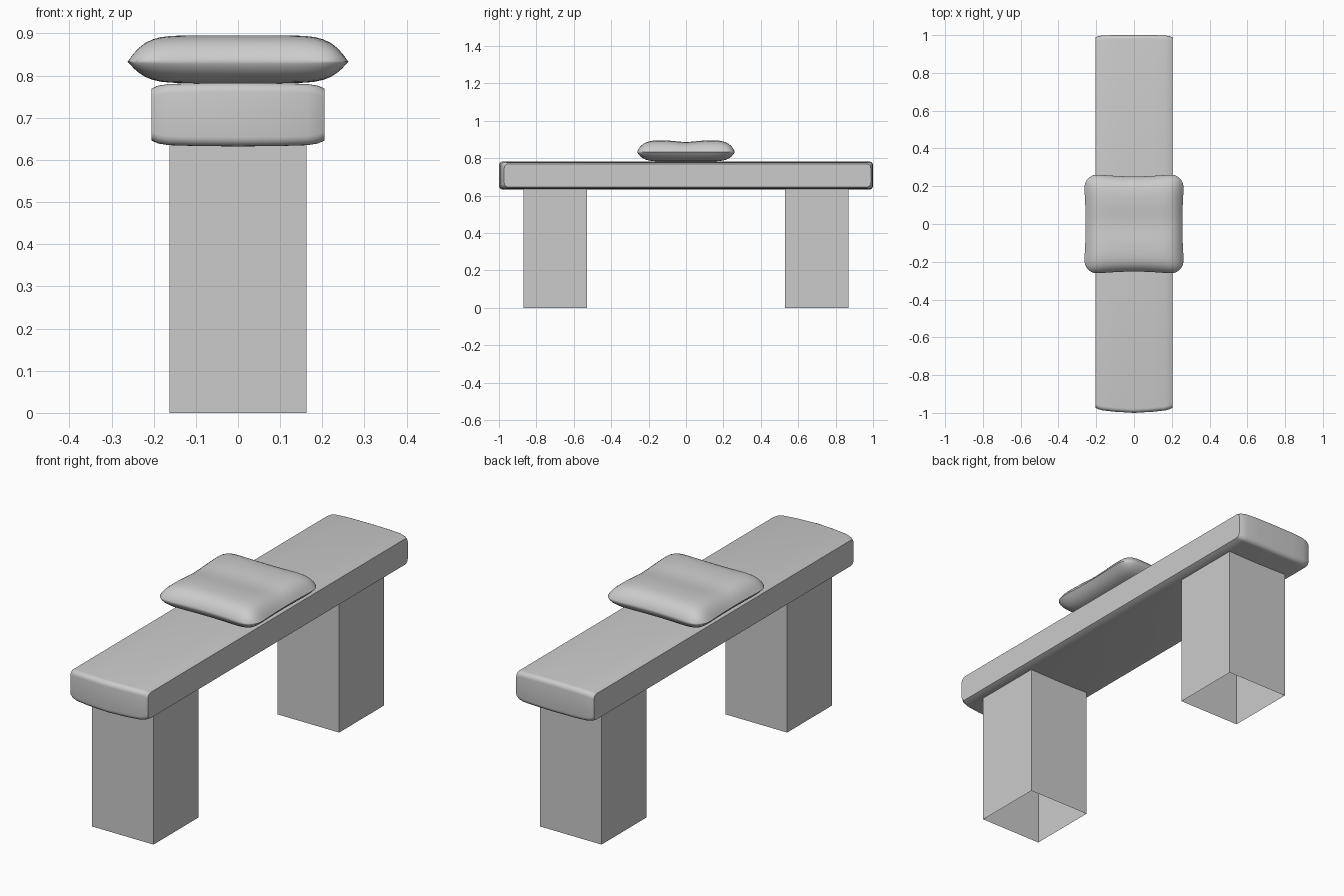
import bpy, bmesh, math

if "Cube" in bpy.data.objects:
    bpy.data.objects.remove(bpy.data.objects["Cube"])


def finish(name, bm, smooth=None):
    bmesh.ops.recalc_face_normals(bm, faces=bm.faces[:])
    me = bpy.data.meshes.new(name)
    bm.to_mesh(me)
    bm.free()
    ob = bpy.data.objects.new(name, me)
    bpy.context.collection.objects.link(ob)
    if smooth:
        bpy.ops.object.select_all(action='DESELECT')
        ob.select_set(True)
        bpy.context.view_layer.objects.active = ob
        bpy.ops.object.shade_smooth_by_angle(angle=math.radians(smooth))
    return ob


def rounded_rect(y0, y1, z0, z1, r, seg=5):
    pts = []
    corners = [(y1 - r, z1 - r), (y0 + r, z1 - r), (y0 + r, z0 + r), (y1 - r, z0 + r)]
    for k, (cy, cz) in enumerate(corners):
        for i in range(seg + 1):
            a = math.pi / 2 * (k + i / seg)
            pts.append((cy + r * math.cos(a), cz + r * math.sin(a)))
    return pts


# Seat slab: rounded side profile lofted across x, tapering near the long sides
half = [(0.205, 0.014, 0.028, 0.012), (0.19, 0.007, 0.020, 0.006),
        (0.165, 0.003, 0.013, 0.002), (0.10, 0.001, 0.006, 0.0), (0.0, 0.0, 0.0, 0.0)]
stations = [(-x, *r) for x, *r in half] + half[-2::-1]
bm = bmesh.new()
rings = []
for x, dz, front, back in stations:
    prof = rounded_rect(-1 + front, 1 - back, 0.632 + dz, 0.783 - dz, 0.022)
    rings.append([bm.verts.new((x, y, z)) for y, z in prof])
for a, b in zip(rings, rings[1:]):
    for i in range(len(a)):
        j = (i + 1) % len(a)
        bm.faces.new((a[i], a[j], b[j], b[i]))
bm.faces.new(rings[0])
bm.faces.new(rings[-1])
finish("seat_slab", bm, 30)

# Legs: square tubes, open underneath
for name, cy in (("front_leg", -0.70), ("back_leg", 0.70)):
    bm = bmesh.new()
    bmesh.ops.create_cube(bm, size=1)
    for v in bm.verts:
        v.co = (v.co.x * 0.326, cy + v.co.y * 0.34, (v.co.z + 0.5) * 0.636)
    bottom = [f for f in bm.faces if f.normal.z < -0.5]
    bmesh.ops.recalc_face_normals(bm, faces=bm.faces[:])
    bmesh.ops.delete(bm, geom=bottom, context='FACES_ONLY')
    finish(name, bm)

# Cushion: two puffed sheets meeting in a pinched seam, with a dip across the middle
N = 28
params = [math.sin(math.pi / 2 * (2 * i / N - 1)) for i in range(N + 1)]
bm = bmesh.new()
for top in (True, False):
    grid = []
    for u in params:
        row = []
        for v in params:
            x = 0.268 * u * (1 - 0.045 * (1 - v * v) - 0.10 * v ** 12)
            y = 0.268 * v * (1 - 0.060 * (1 - u * u) - 0.10 * u ** 12)
            puff = max(0, 1 - abs(u) ** 8) ** 1.1 * max(0, 1 - abs(v) ** 8) ** 0.75
            if top:
                z = 0.833 + 0.063 * puff * (1 - 0.15 * math.exp(-(v / 0.3) ** 2))
            else:
                z = 0.833 - 0.051 * puff
            row.append(bm.verts.new((x, y, z)))
        grid.append(row)
    for i in range(N):
        for j in range(N):
            bm.faces.new((grid[i][j], grid[i + 1][j], grid[i + 1][j + 1], grid[i][j + 1]))
bmesh.ops.remove_doubles(bm, verts=bm.verts[:], dist=1e-5)
finish("cushion", bm, 50)
